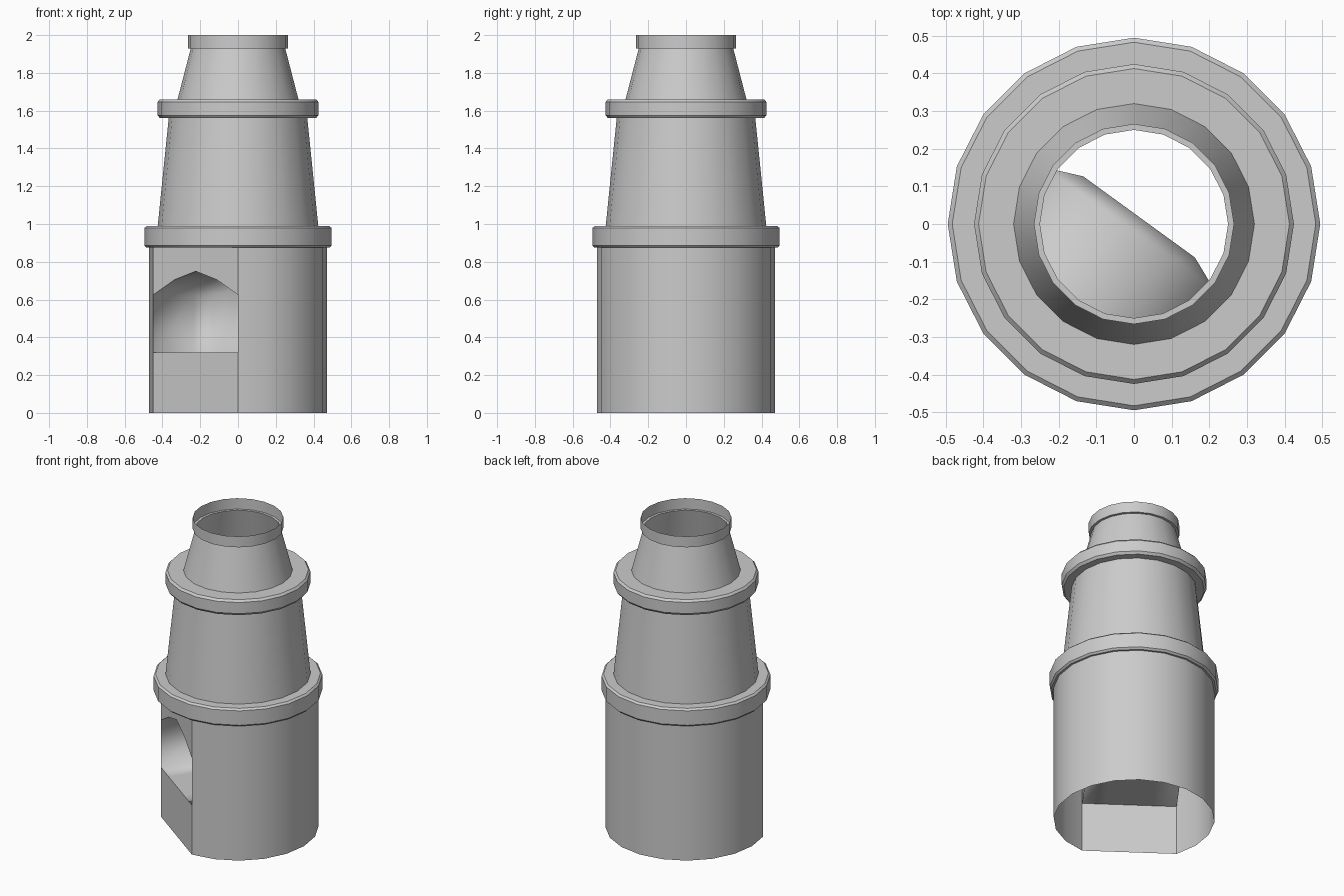
import bpy, bmesh
from math import cos, sin, pi, radians
from mathutils import Vector

if "Cube" in bpy.data.objects:
    bpy.data.objects.remove(bpy.data.objects["Cube"])

N = 20
FLAT = range(11, 16)            # base columns 198..270 degrees lie on a flat front
R_BASE, Z_BASE = 0.472, 0.875
SILL = 0.32
ARCH = [0.625, 0.705, 0.75, 0.705, 0.625]


def finish(bm, name, angle):
    me = bpy.data.meshes.new(name)
    bm.to_mesh(me)
    bm.free()
    ob = bpy.data.objects.new(name, me)
    bpy.context.collection.objects.link(ob)
    bpy.ops.object.select_all(action='DESELECT')
    ob.select_set(True)
    bpy.context.view_layer.objects.active = ob
    if angle:
        bpy.ops.object.shade_smooth_by_angle(angle=radians(angle))
    else:
        bpy.ops.object.shade_smooth()
    return ob


def base_xy(i):
    """Base outline with three corners pressed onto the flat front."""
    def p(k):
        a = 2 * pi * k / N
        return Vector((R_BASE * cos(a), R_BASE * sin(a)))
    if i in FLAT:
        return p(11).lerp(p(15), (i - 11) / 4)
    return p(i)


# Tower shell: stepped profile (radius, height), open at both ends
profile = [(R_BASE, 0), (R_BASE, Z_BASE),
           (0.484, 0.875), (0.495, 0.886), (0.495, 0.979), (0.483, 0.99),
           (0.425, 0.99), (0.367, 1.56),
           (0.413, 1.56), (0.425, 1.575), (0.425, 1.647), (0.413, 1.66),
           (0.32, 1.66), (0.25, 1.93), (0.266, 1.93), (0.266, 2.0)]
bm = bmesh.new()
rows = []
for k, (r, z) in enumerate(profile):
    row = []
    for i in range(N):
        a = 2 * pi * i / N
        x, y = base_xy(i) if k < 2 else (r * cos(a), r * sin(a))
        row.append(bm.verts.new((x, y, z)))
    rows.append(row)
for k in range(len(rows) - 1):
    for i in range(N):
        j = (i + 1) % N
        if k == 0 and 11 <= i < 15:
            continue
        bm.faces.new((rows[k][i], rows[k][j], rows[k + 1][j], rows[k + 1][i]))

# Flat front wall below the sill and above the arch
sill, arch = [], []
for i in FLAT:
    x, y = base_xy(i)
    sill.append(bm.verts.new((x, y, SILL)))
    arch.append(bm.verts.new((x, y, ARCH[i - 11])))
for n in range(4):
    i = 11 + n
    bm.faces.new((rows[0][i], rows[0][i + 1], sill[n + 1], sill[n]))
    bm.faces.new((arch[n], arch[n + 1], rows[1][i + 1], rows[1][i]))
finish(bm, "tower_shell", 30)

# Arched niche running in from the flat front, with a rounded back
inward = Vector((-cos(radians(234)), -sin(radians(234))))
bm = bmesh.new()
loops = []
for depth, ws, hs in [(0, 1, 1), (0.365, 1, 1), (0.405, 0.66, 0.82)]:
    mid = base_xy(13)
    pts = [(base_xy(i), SILL) for i in FLAT] + \
          [(base_xy(i), ARCH[i - 11]) for i in reversed(FLAT)]
    loop = []
    for p, z in pts:
        q = mid + (p - mid) * ws + inward * depth
        loop.append(bm.verts.new((q.x, q.y, SILL + (z - SILL) * hs)))
    loops.append(loop)
for a, b in zip(loops, loops[1:]):
    for i in range(10):
        j = (i + 1) % 10
        bm.faces.new((a[i], b[i], b[j], a[j])[::-1])
back = loops[-1]
for n in range(4):
    bm.faces.new((back[n], back[n + 1], back[8 - n], back[9 - n]))
finish(bm, "arched_niche", None)
